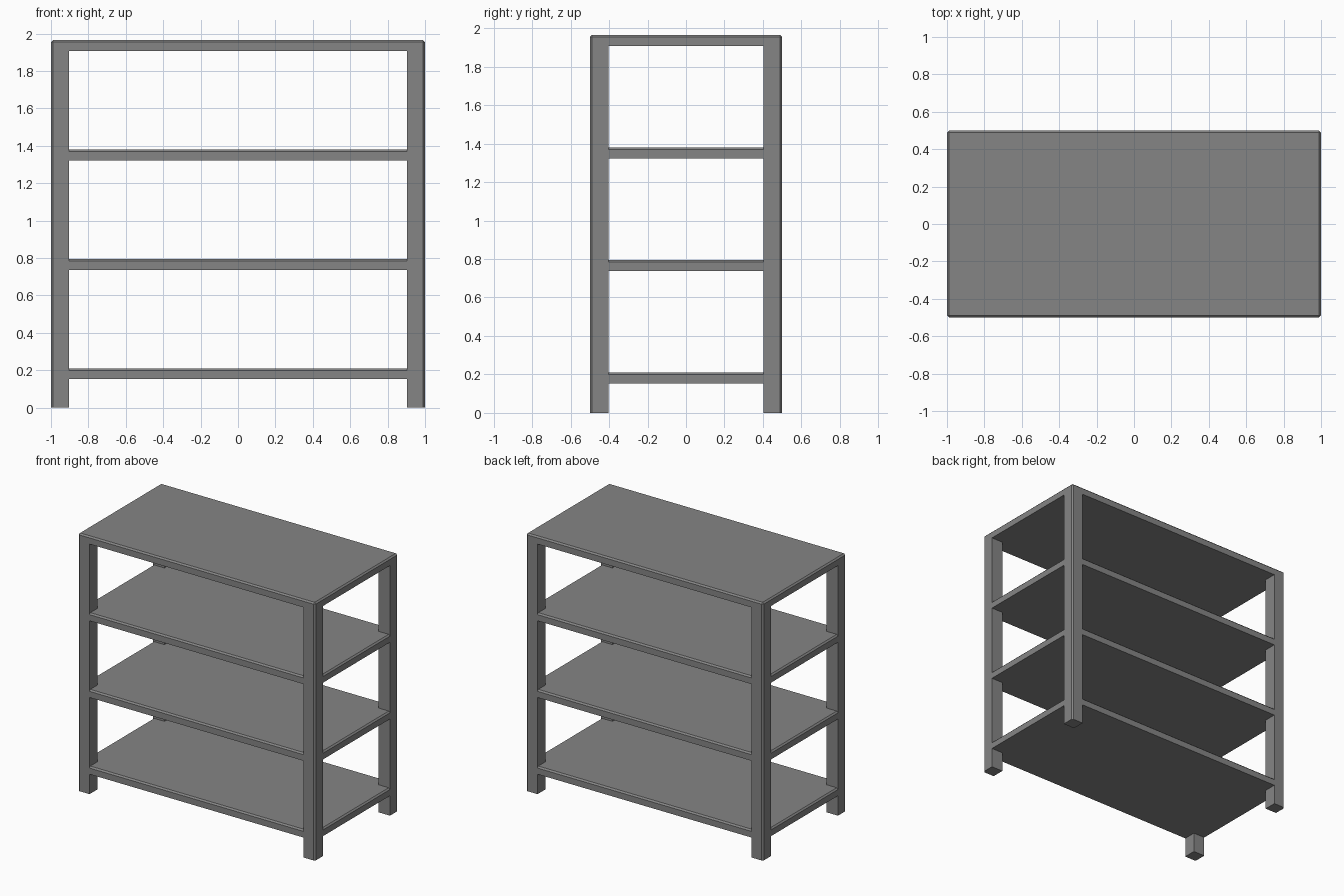
import bpy
import bmesh

if "Cube" in bpy.data.objects:
    bpy.data.objects.remove(bpy.data.objects["Cube"])

X, Y = 1.0, 0.5        # half width, half depth
H = 1.965              # overall height
LEG = 0.097            # leg side
THICK = 0.058          # shelf thickness
STEP = 0.585           # shelf spacing
B = 0.011              # chamfer size

# Dark grey paint
paint = bpy.data.materials.new("dark_grey")
paint.diffuse_color = (0.235, 0.235, 0.235, 1)
paint.use_nodes = True
paint.node_tree.nodes["Principled BSDF"].inputs["Base Color"].default_value = paint.diffuse_color


def prism(name, outline, z0, z1, bevel_test=None):
    """Extrude an outline upward and chamfer the edges picked by bevel_test."""
    bm = bmesh.new()
    face = bm.faces.new([bm.verts.new((x, y, z0)) for x, y in outline])
    ext = bmesh.ops.extrude_face_region(bm, geom=[face])
    for v in ext["geom"]:
        if isinstance(v, bmesh.types.BMVert):
            v.co.z = z1
    bmesh.ops.recalc_face_normals(bm, faces=bm.faces)
    if bevel_test:
        edges = [e for e in bm.edges if bevel_test(e.verts[0].co, e.verts[1].co)]
        bmesh.ops.bevel(bm, geom=edges, offset=B, segments=1,
                        profile=0.5, affect='EDGES')
    mesh = bpy.data.meshes.new(name)
    bm.to_mesh(mesh)
    bm.free()
    mesh.materials.append(paint)
    bpy.context.collection.objects.link(bpy.data.objects.new(name, mesh))


def on_rim(a, b, z):
    """Top edge lying along the outer front, back or side."""
    flat = abs(a.z - z) < 1e-4 and abs(b.z - z) < 1e-4
    return flat and any(abs(a[i] - b[i]) < 1e-4 and abs(abs(a[i]) - lim) < 1e-4
                        for i, lim in ((0, X), (1, Y)))


# Four square legs, chamfered on the outer corner
for sx, side in ((-1, "left"), (1, "right")):
    for sy, end in ((-1, "front"), (1, "back")):
        pts = [(X - LEG, Y - LEG), (X, Y - LEG), (X, Y - B),
               (X - B, Y), (X - LEG, Y)]
        prism(f"{end}_{side}_leg", [(sx * x, sy * y) for x, y in pts],
              0, H - THICK)

# Three lower shelves, notched around the legs
ix, iy = X - LEG, Y - LEG
quarter = [(X, iy), (ix, iy), (ix, Y)]
outline = (quarter
           + [(-x, y) for x, y in reversed(quarter)]
           + [(-x, -y) for x, y in quarter]
           + [(x, -y) for x, y in reversed(quarter)])
for i in range(3):
    top = H - STEP * (3 - i)
    prism(f"shelf_{i + 1}", outline, top - THICK, top,
          lambda a, b: on_rim(a, b, top))

# Top board, chamfered on the upper rim and vertical corners
prism("top_board", [(-X, -Y), (X, -Y), (X, Y), (-X, Y)], H - THICK, H,
      lambda a, b: on_rim(a, b, H) or abs(a.z - b.z) > 1e-4)
